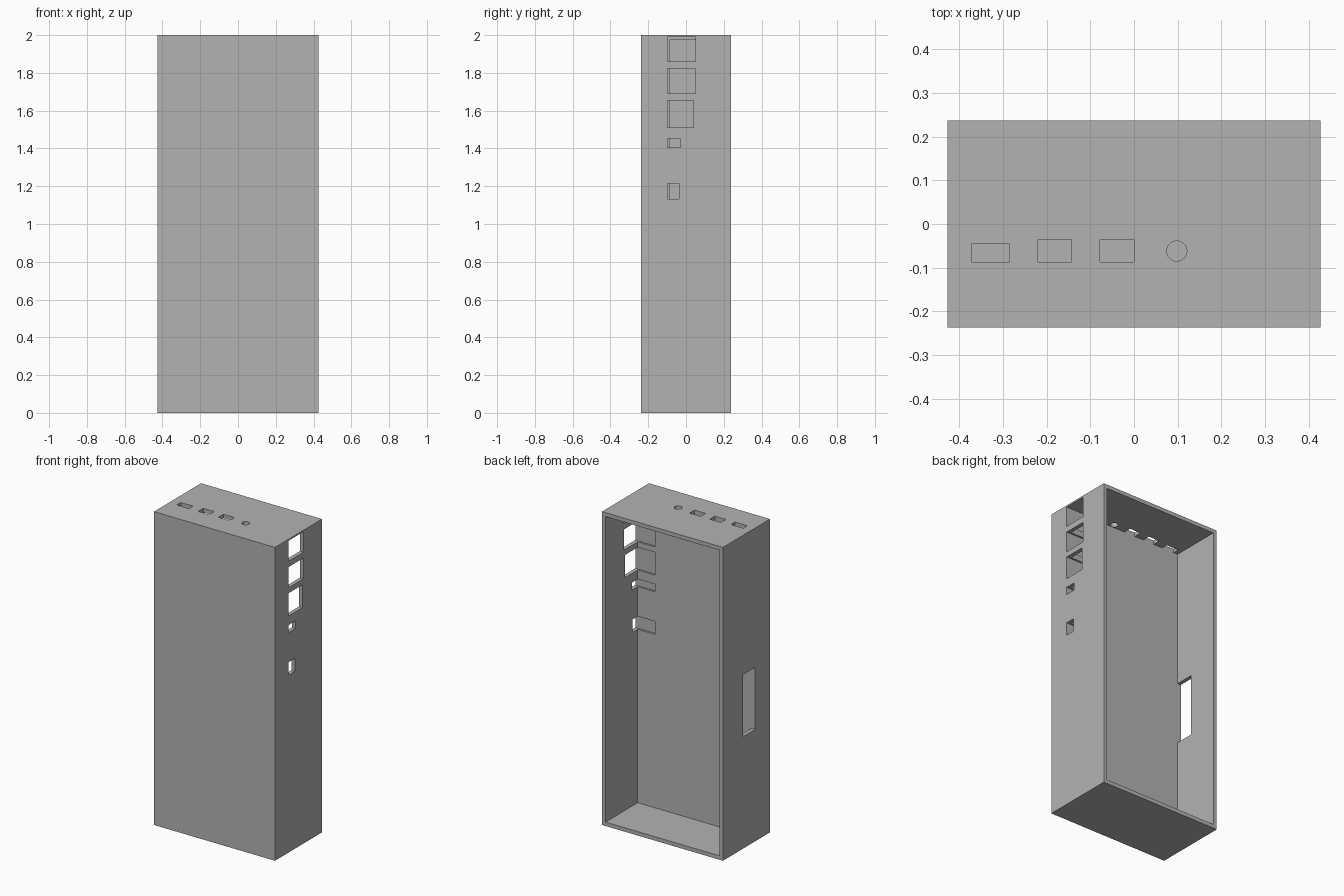
import bpy

if "Cube" in bpy.data.objects:
    bpy.data.objects.remove(bpy.data.objects["Cube"], do_unlink=True)

# Overall dimensions
HX, HY, HEIGHT = 0.427, 0.237, 2.0
WALL = 0.025
PANEL = -0.087      # inner surface of the thick front panel

grey = bpy.data.materials.new("plain_grey")
grey.use_nodes = True
COLOR = (0.45, 0.45, 0.45, 1)
grey.diffuse_color = COLOR
grey.node_tree.nodes["Principled BSDF"].inputs["Base Color"].default_value = COLOR


def box(name, x, y, z):
    """Box spanning the given (low, high) range on each axis."""
    spans = (x, y, z)
    bpy.ops.mesh.primitive_cube_add(size=1, location=[(a + b) / 2 for a, b in spans])
    ob = bpy.context.object
    ob.name = name
    ob.scale = [b - a for a, b in spans]
    bpy.ops.object.transform_apply(location=True, rotation=False, scale=True)
    ob.data.materials.append(grey)
    return ob


def cut(target, cutter):
    """Subtract the cutter from the target and discard it."""
    cutter.hide_render = True
    mod = target.modifiers.new("cut", 'BOOLEAN')
    mod.operation = 'DIFFERENCE'
    mod.solver = 'EXACT'
    mod.object = cutter
    bpy.context.view_layer.objects.active = target
    bpy.ops.object.modifier_apply(modifier=mod.name)
    bpy.data.objects.remove(cutter, do_unlink=True)


# Case body, hollow and open at the back
case = box("case", (-HX, HX), (-HY, HY), (0, HEIGHT))
cut(case, box("cavity", (-HX + WALL, HX - WALL), (PANEL, HY + 0.1),
              (WALL, HEIGHT - WALL)))

# Port openings in the left wall, each sunk a little into the front panel
for y_high, z_low, z_high in ((0.05, 1.86, 1.99), (0.05, 1.69, 1.822),
                              (0.04, 1.51, 1.655), (-0.03, 1.404, 1.452),
                              (-0.037, 1.132, 1.215)):
    cut(case, box("side_port", (0.28, HX + 0.1), (-0.099, y_high), (z_low, z_high)))

# Port openings in the top wall
for x_low, x_high, y_high in ((-0.372, -0.285, -0.046), (-0.22, -0.143, -0.036),
                              (-0.078, 0, -0.036)):
    cut(case, box("top_port", (x_low, x_high), (PANEL, y_high),
                  (HEIGHT - 0.1, HEIGHT + 0.1)))

# Round socket in the top wall
bpy.ops.mesh.primitive_cylinder_add(vertices=48, radius=0.023, depth=0.2,
                                    location=(0.098, -0.062, HEIGHT))
bpy.context.object.data.materials.append(grey)
cut(case, bpy.context.object)

# Long slot in the right wall
cut(case, box("slot", (-HX - 0.1, -HX + 0.1), (PANEL, 0.033), (0.715, 1.11)))

# Smooth only the round socket
bpy.ops.object.select_all(action='DESELECT')
case.select_set(True)
bpy.context.view_layer.objects.active = case
bpy.ops.object.shade_smooth_by_angle()
